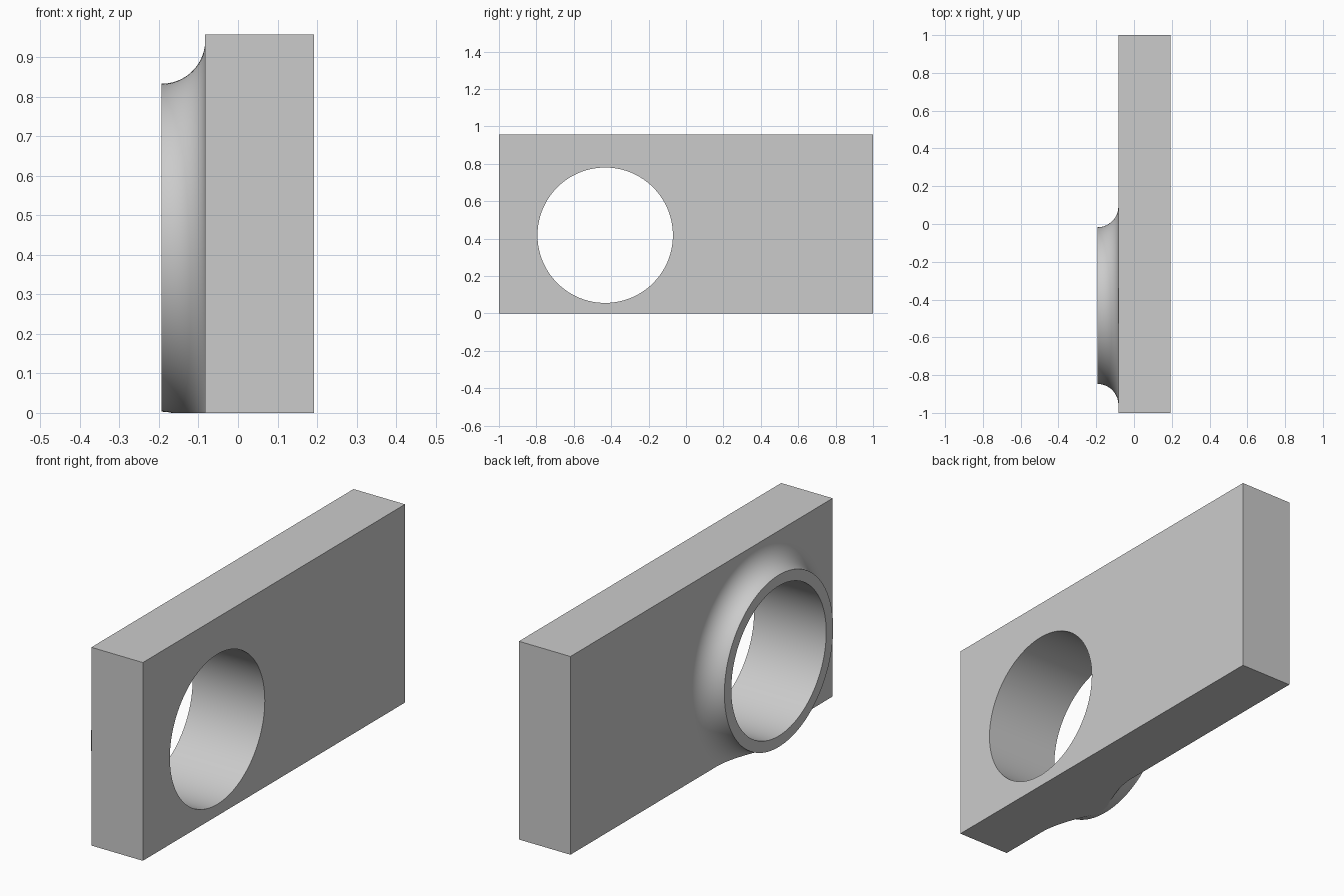
import bpy, bmesh
from math import sin, cos, pi, radians
from mathutils import Matrix, Vector

cube = bpy.data.objects.get("Cube")
if cube:
    bpy.data.objects.remove(cube, do_unlink=True)

BACK, FACE, TIP = 0.192, -0.083, -0.193   # x of plate sides and collar rim
HEIGHT, DROP = 0.957, 0.3
CENTRE = Vector((0, -0.432, 0.418))       # axis of the bore
BORE, RIM = 0.362, 0.415
FILLET = FACE - TIP
STEPS, SIDES = 20, 128

grey = bpy.data.materials.new("plain grey")
grey.use_nodes = True
grey.diffuse_color = (0.6, 0.6, 0.6, 1)
grey.node_tree.nodes["Principled BSDF"].inputs["Base Color"].default_value = (0.6, 0.6, 0.6, 1)


def finish(name, bm):
    bmesh.ops.recalc_face_normals(bm, faces=bm.faces)
    mesh = bpy.data.meshes.new(name)
    bm.to_mesh(mesh)
    bm.free()
    mesh.materials.append(grey)
    obj = bpy.data.objects.new(name, mesh)
    bpy.context.collection.objects.link(obj)
    return obj


def box(name, low, high):
    low, high = Vector(low), Vector(high)
    bm = bmesh.new()
    bmesh.ops.create_cube(bm, size=1, matrix=Matrix.Translation((low + high) / 2)
                          @ Matrix.Diagonal((high - low).to_4d()))
    return finish(name, bm)


def turned(name, profile):
    """Solid of revolution about the bore axis from (x, radius) points."""
    bm = bmesh.new()
    rings = [[bm.verts.new(CENTRE + Vector((x, r * cos(a), r * sin(a))))
              for a in (2 * pi * i / SIDES for i in range(SIDES))]
             for x, r in profile]
    for a, b in zip(rings, rings[1:]):
        for i in range(SIDES):
            j = (i + 1) % SIDES
            bm.faces.new((a[i], a[j], b[j], b[i]))
    bm.faces.new(rings[0])
    bm.faces.new(rings[-1])
    return finish(name, bm)


def combine(target, tool, operation):
    mod = target.modifiers.new(tool.name, 'BOOLEAN')
    mod.operation, mod.object, mod.solver = operation, tool, 'EXACT'
    bpy.context.view_layer.objects.active = target
    bpy.ops.object.modifier_apply(modifier=mod.name)
    bpy.data.objects.remove(tool, do_unlink=True)


# Plate, left long at the bottom until the collar is trimmed flush
body = box("plate_with_collar", (FACE, -1, -DROP), (BACK, 1, HEIGHT))

# Collar with a concave fillet flaring into the plate
arc = [(TIP + FILLET * sin(t), RIM + FILLET * (1 - cos(t)))
       for t in (pi / 2 * i / STEPS for i in range(STEPS + 1))]
collar = turned("collar", arc + [(0, RIM + FILLET)])
combine(body, collar, 'UNION')

# Through bore and flat underside
combine(body, turned("bore_cutter", [(-0.5, BORE), (0.5, BORE)]), 'DIFFERENCE')
combine(body, box("base_trim", (-0.5, -1.5, -1), (0.5, 1.5, 0)), 'DIFFERENCE')

# Smooth curved walls, keeping the machined edges crisp
bpy.ops.object.select_all(action='DESELECT')
body.select_set(True)
bpy.context.view_layer.objects.active = body
bpy.ops.object.shade_smooth_by_angle(angle=radians(25))
weighted = body.modifiers.new("even_shading", 'WEIGHTED_NORMAL')
weighted.keep_sharp = True
